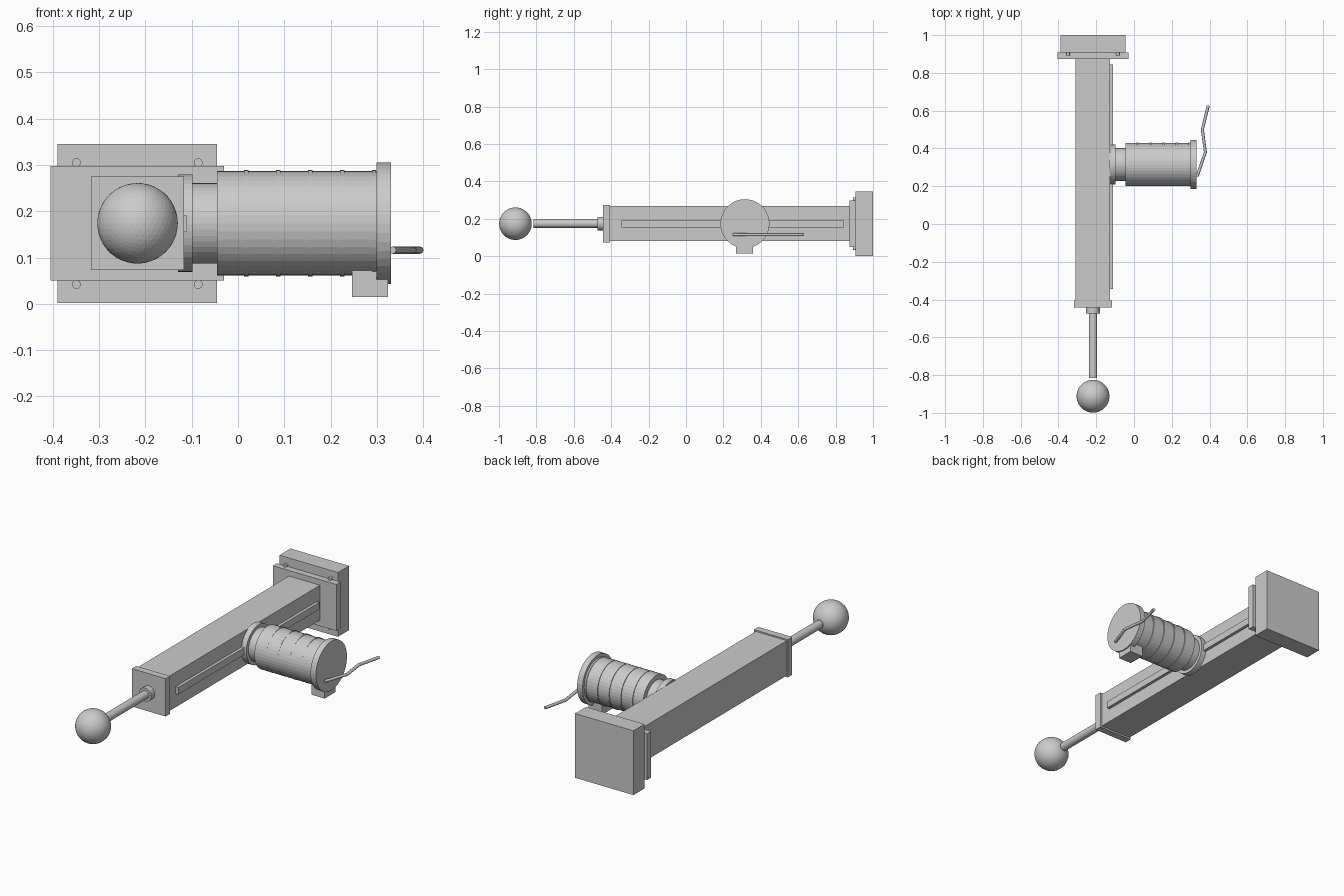
import bpy
from math import radians
from mathutils import Vector

if "Cube" in bpy.data.objects:
    bpy.data.objects.remove(bpy.data.objects["Cube"])

CX, CZ = -0.217, 0.174      # long axis of the beam
DY = 0.315                  # reel axis position along the beam


def box(name, x0, x1, y0, y1, z0, z1):
    bpy.ops.mesh.primitive_cube_add(size=1, location=((x0 + x1) / 2, (y0 + y1) / 2, (z0 + z1) / 2))
    o = bpy.context.object
    o.name = name
    o.scale = (x1 - x0, y1 - y0, z1 - z0)
    bpy.ops.object.transform_apply(location=False, rotation=False, scale=True)
    return o


def cyl(name, start, end, r, sides=32):
    a, b = Vector(start), Vector(end)
    bpy.ops.mesh.primitive_cylinder_add(vertices=sides, radius=r, depth=(b - a).length, location=(a + b) / 2)
    o = bpy.context.object
    o.name = name
    o.rotation_euler = (b - a).to_track_quat('Z', 'Y').to_euler()
    return o


def reel_part(name, x0, x1, r, dy=0.0):
    return cyl(name, (x0, DY + dy, CZ), (x1, DY + dy, CZ), r, 40)


# wall block, mounting plate and four screws
box("wall_block", -0.39, -0.045, 0.907, 1.0, 0.002, 0.345)
box("mounting_plate", -0.405, -0.03, 0.873, 0.907, 0.05, 0.298)
for x in (-0.349, -0.086):
    for z in (0.042, 0.305):
        cyl("screw", (x, 0.893, z), (x, 0.912, z), 0.0095, 16)

# square beam with end cap and side rail
box("beam", -0.311, -0.127, -0.41, 0.88, 0.082, 0.268)
box("end_cap", -0.317, -0.117, -0.443, -0.406, 0.073, 0.275)
box("side_rail", -0.13, -0.111, -0.345, 0.845, 0.155, 0.192)

# collar, rod and ball
cyl("rod_collar", (CX, -0.473, CZ), (CX, -0.44, CZ), 0.036)
cyl("rod", (CX, -0.816, CZ), (CX, -0.46, CZ), 0.022)
bpy.ops.mesh.primitive_ico_sphere_add(subdivisions=4, radius=0.087, location=(CX, -0.912, CZ))
bpy.context.object.name = "ball"

# reel: base flange, neck, drum, end disc, thin ribs
reel_part("reel_flange", -0.13, -0.098, 0.105)
reel_part("reel_neck", -0.1, -0.04, 0.087)
reel_part("reel_drum", -0.045, 0.305, 0.113)
reel_part("reel_end_disc", 0.299, 0.331, 0.131)
for i in range(5):
    x = 0.018 + 0.069 * i
    reel_part("reel_rib", x - 0.0045, x + 0.0045, 0.115, 0.002)
box("reel_foot", 0.246, 0.324, 0.268, 0.359, 0.015, 0.1)

# bent crank handle
path = [(0.334, 0.252), (0.378, 0.38), (0.362, 0.5), (0.393, 0.627)]
cu = bpy.data.curves.new("crank_handle", 'CURVE')
cu.dimensions = '3D'
cu.bevel_depth = 0.008
cu.bevel_resolution = 2
cu.use_fill_caps = True
sp = cu.splines.new('POLY')
sp.points.add(len(path) - 1)
for p, (x, y) in zip(sp.points, path):
    p.co = (x, y, 0.116, 1)
bpy.context.collection.objects.link(bpy.data.objects.new("crank_handle", cu))
